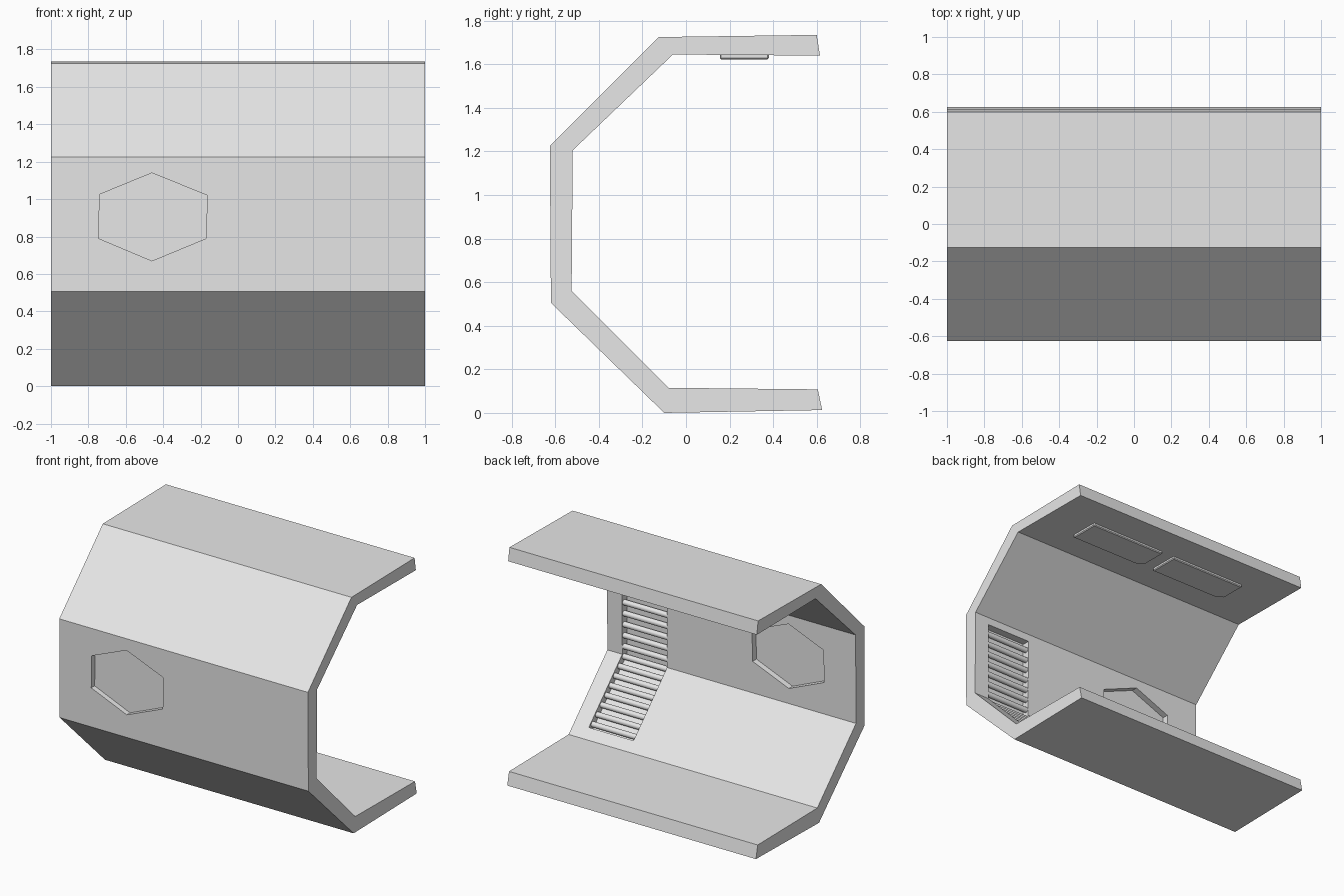
import bpy, bmesh, math
from mathutils import Vector

if "Cube" in bpy.data.objects:
    bpy.data.objects.remove(bpy.data.objects["Cube"])

grey = bpy.data.materials.new("light grey")
grey.diffuse_color = (0.8, 0.8, 0.8, 1)
grey.use_nodes = True
grey.node_tree.nodes["Principled BSDF"].inputs["Base Color"].default_value = grey.diffuse_color


def prism(name, points, offset):
    """Extrude a closed flat outline along an offset vector."""
    bm = bmesh.new()
    face = bm.faces.new([bm.verts.new(p) for p in points])
    ext = bmesh.ops.extrude_face_region(bm, geom=[face])
    moved = [v for v in ext["geom"] if isinstance(v, bmesh.types.BMVert)]
    bmesh.ops.translate(bm, verts=moved, vec=Vector(offset))
    bmesh.ops.recalc_face_normals(bm, faces=bm.faces)
    mesh = bpy.data.meshes.new(name)
    bm.to_mesh(mesh)
    bm.free()
    obj = bpy.data.objects.new(name, mesh)
    bpy.context.collection.objects.link(obj)
    mesh.materials.append(grey)
    return obj


def cut(target, cutter):
    """Subtract a cutter and remove it."""
    mod = target.modifiers.new("cut", "BOOLEAN")
    mod.operation = "DIFFERENCE"
    mod.solver = "EXACT"
    mod.object = cutter
    cutter.hide_render = True
    bpy.context.view_layer.objects.active = target
    bpy.ops.object.modifier_apply(modifier=mod.name)
    bpy.data.objects.remove(cutter)


# Corridor shell: C-shaped section, open at the back
section = [(0.60, 1.735), (-0.125, 1.725), (-0.625, 1.225), (-0.62, 0.505),
           (-0.10, 0.0), (0.625, 0.013), (0.605, 0.108), (-0.08, 0.115),
           (-0.525, 0.56), (-0.52, 1.205), (-0.06, 1.645), (0.615, 1.64)]
shell = prism("corridor_shell", [(-1, y, z) for y, z in section], (2, 0, 0))

# Hexagonal window, recessed on both sides and leaving a thin pane
hexagon = [(-0.46, 1.14), (-0.165, 1.02), (-0.17, 0.79),
           (-0.46, 0.67), (-0.745, 0.79), (-0.74, 1.025)]
for y0, y1 in ((-0.72, -0.583), (-0.567, -0.42)):
    cut(shell, prism("window_cutter", [(x, y0, z) for x, z in hexagon],
                     (0, y1 - y0, 0)))

# Ladder recess running up the lower slope and the wall
recess = [(-0.40, 1.15), (-0.577, 1.15), (-0.578, 0.538),
          (-0.179, 0.136), (-0.09, 0.225), (-0.40, 0.62)]
cut(shell, prism("recess_cutter", [(0.52, y, z) for y, z in recess],
                 (0.36, 0, 0)))

# Ladder rungs, flush inside the recess
RADIUS = 0.02
rungs = [(-0.547, 0.61 + 0.08 * i) for i in range(7)]
rungs += [(-0.186 - 0.051 * i, 0.181 + 0.051 * i) for i in range(8)]
for y, z in rungs:
    bpy.ops.mesh.primitive_cylinder_add(
        vertices=16, radius=RADIUS, depth=0.36, location=(0.70, y, z),
        rotation=(0, math.pi / 2, 0))
    rung = bpy.context.object
    rung.name = "ladder_rung"
    rung.data.materials.append(grey)
    bpy.ops.object.shade_smooth_by_angle(angle=math.radians(40))

# Two ceiling lamps with one clipped corner
lamp = [(0.62, 0.155), (0.62, 0.38), (0.0, 0.38), (0.0, 0.19), (0.06, 0.155)]
for x0 in (0.06, -0.66):
    obj = prism("ceiling_lamp", [(x0 + x, y, 1.66) for x, y in lamp],
                (0, 0, -0.037))
    bevel = obj.modifiers.new("soft_edges", "BEVEL")
    bevel.width = 0.006
    bevel.segments = 1
